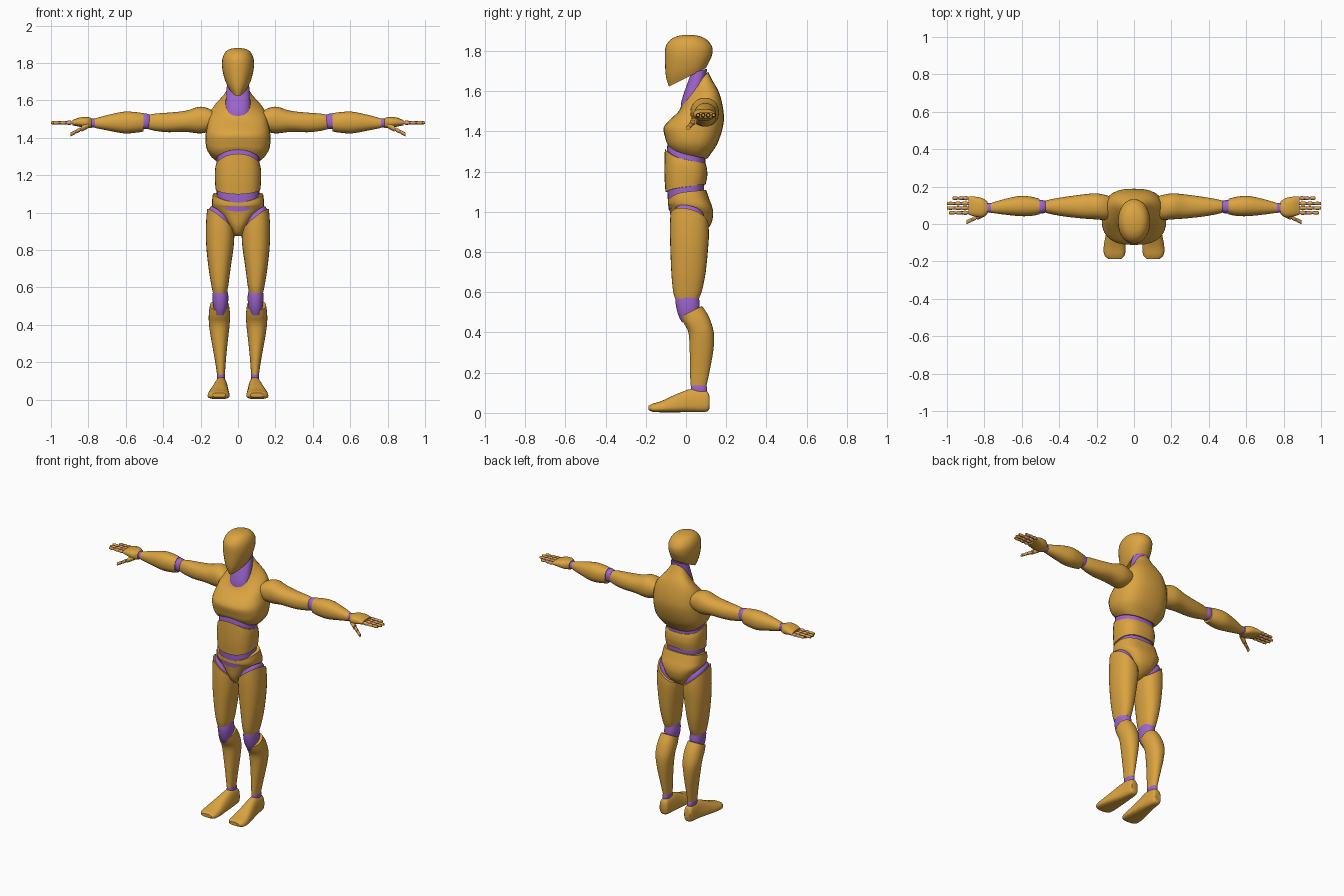
import bpy, bmesh, math


def material(name, rgb):
    m = bpy.data.materials.new(name)
    m.diffuse_color = (*rgb, 1)
    return m


GOLD = material("golden_shell", (0.71, 0.37, 0.052))
PURPLE = material("purple_joint", (0.34, 0.13, 0.62))


def blend(a, b, c, d, t):
    # Catmull-Rom interpolation between sections b and c
    return 0.5 * (2 * b + (c - a) * t + (2 * a - 5 * b + 4 * c - d) * t * t
                  + (3 * b - a - 3 * c + d) * t ** 3)


def loft(name, mat, axis, sections, mirror=False, n=2.3, sides=28, steps=4):
    """Section: position, u0, u1, v0, v1, then optional tilt along v, tilt along u,
    front arch, taper along v."""
    secs = [tuple(s) + (0,) * (9 - len(s)) for s in sections]
    rings = []
    for i in range(len(secs) - 1):
        quad = [secs[max(i - 1, 0)], secs[i], secs[i + 1], secs[min(i + 2, len(secs) - 1)]]
        rings += [[blend(*k, j / steps) for k in zip(*quad)] for j in range(steps)]
    rings.append(secs[-1])
    bm = bmesh.new()
    loops = []
    for t, u0, u1, v0, v1, tv, tu, arch, egg in rings:
        loop = []
        for k in range(sides):
            a = 2 * math.pi * k / sides
            c, s = math.cos(a), math.sin(a)
            c = math.copysign(abs(c) ** (2 / n), c)
            s = math.copysign(abs(s) ** (2 / n), s)
            du, dv = (u1 - u0) / 2 * c * (1 + egg * s), (v1 - v0) / 2 * s
            w = t + tv * dv + tu * du + (arch * (1 - c * c) if s < 0 else 0)
            u, v = (u0 + u1) / 2 + du, (v0 + v1) / 2 + dv
            loop.append(bm.verts.new({"z": (u, v, w), "x": (w, u, v), "y": (u, w, v)}[axis]))
        loops.append(loop)
    for a, b in zip(loops, loops[1:]):
        for k in range(sides):
            m = (k + 1) % sides
            bm.faces.new((a[k], a[m], b[m], b[k]))
    bm.faces.new(loops[0])
    bm.faces.new(loops[-1])
    bmesh.ops.recalc_face_normals(bm, faces=bm.faces)
    me = bpy.data.meshes.new(name)
    bm.to_mesh(me)
    bm.free()
    me.materials.append(mat)
    ob = bpy.data.objects.new(name, me)
    bpy.context.collection.objects.link(ob)
    if mirror:
        ob.modifiers.new("mirror", "MIRROR").use_mirror_merge = False
    bpy.ops.object.select_all(action="DESELECT")
    ob.select_set(True)
    bpy.context.view_layer.objects.active = ob
    bpy.ops.object.shade_smooth_by_angle(angle=math.radians(38))
    return ob


# Head and neck
loft("head", GOLD, "z", [
    (1.67, -.052, .052, -.085, .10, .5, 0, 0, .35),
    (1.71, -.070, .070, -.100, .115, .33, 0, 0, .15),
    (1.77, -.084, .084, -.105, .130, .1, 0, 0, 0),
    (1.82, -.084, .084, -.102, .130, 0, 0, 0, 0),
    (1.855, -.070, .070, -.078, .105),
    (1.873, -.048, .048, -.045, .07),
    (1.88, -.018, .018, -.010, .03)], n=2.1)
loft("neck", PURPLE, "z", [
    (1.50, -.072, .072, -.025, .09, .3),
    (1.57, -.068, .068, -.022, .09, .3),
    (1.70, -.058, .058, .025, .105, .3)])

# Torso
loft("chest", GOLD, "z", [
    (1.62, -.058, .058, -.015, .110, 1.25),
    (1.585, -.088, .088, -.028, .130, .9),
    (1.535, -.145, .145, -.050, .168, .45),
    (1.47, -.165, .165, -.085, .188, .12),
    (1.415, -.173, .173, -.112, .182),
    (1.35, -.170, .170, -.102, .155, -.1),
    (1.31, -.150, .150, -.098, .125, -.17, 0, .02),
    (1.285, -.122, .122, -.092, .105, -.22, 0, .03)], n=2.6)
loft("waist_core", PURPLE, "z", [
    (1.04, -.112, .112, -.085, .090, .05, 0, -.03),
    (1.11, -.114, .114, -.092, .090, .05, 0, -.02),
    (1.25, -.116, .116, -.096, .096, -.2, 0, .02),
    (1.31, -.112, .112, -.088, .096, -.2, 0, .03)], n=2.6)
loft("abdomen", GOLD, "z", [
    (1.125, -.120, .120, -.102, .098, .12, 0, -.015),
    (1.18, -.124, .124, -.107, .106, 0, 0, -.005),
    (1.23, -.123, .123, -.107, .104, -.12, 0, .01),
    (1.26, -.117, .117, -.105, .098, -.2, 0, .035)], n=2.6)
loft("pelvis", GOLD, "z", [
    (1.10, -.134, .134, -.090, .100, .1, 0, -.035),
    (1.06, -.139, .139, -.090, .115, .05, 0, -.02),
    (1.025, -.135, .135, -.084, .130, 0, 0, 0, .03),
    (.985, -.104, .104, -.078, .135, 0, 0, 0, .12),
    (.935, -.068, .068, -.070, .122, 0, 0, 0, .25),
    (.895, -.034, .034, -.050, .085, 0, 0, 0, .2),
    (.875, -.016, .016, -.025, .045)], n=2.6)

# Legs
loft("hip_joint", PURPLE, "z", [
    (.91, .024, .156, -.070, .100, -.2, .8),
    (.96, .028, .157, -.066, .098, -.2, .8),
    (.99, .042, .145, -.055, .088, -.2, .8)], True)
loft("thigh", GOLD, "z", [
    (.955, .020, .166, -.078, .112, -.25, .8),
    (.90, .020, .171, -.080, .114, -.15, .45),
    (.82, .024, .170, -.078, .110, 0, .1),
    (.70, .040, .157, -.073, .098),
    (.61, .052, .142, -.065, .080),
    (.57, .060, .134, -.055, .065)], True)
loft("knee_joint", PURPLE, "z", [
    (.60, .060, .132, -.048, .062),
    (.555, .052, .136, -.052, .066, .1),
    (.51, .054, .134, -.040, .068, .35),
    (.47, .066, .124, -.020, .060, .5)], True, n=2.2)
loft("shin", GOLD, "z", [
    (.505, .048, .150, -.025, .080, .5),
    (.46, .043, .156, -.010, .115, .25),
    (.40, .045, .155, .012, .138),
    (.32, .054, .143, .018, .137),
    (.22, .064, .125, .020, .120),
    (.135, .070, .112, .022, .102)], True, n=2.2)
loft("ankle_joint", PURPLE, "z", [
    (.15, .072, .110, .028, .098),
    (.12, .069, .113, .024, .105),
    (.09, .072, .110, .028, .100)], True)
loft("foot", GOLD, "y", [
    (.116, .070, .112, .020, .085),
    (.100, .060, .120, .006, .110, 0, 0, 0, -.1),
    (.030, .054, .128, .004, .120, 0, 0, 0, -.25),
    (-.05, .050, .146, .003, .092, 0, 0, 0, -.25),
    (-.12, .046, .160, .003, .060, 0, 0, 0, -.15),
    (-.165, .050, .158, .005, .046, 0, 0, 0, -.1),
    (-.186, .066, .138, .014, .036)], True, n=2.8)

# Arms
loft("upper_arm", GOLD, "x", [
    (.135, .025, .150, 1.445, 1.545),
    (.165, .022, .158, 1.430, 1.560),
    (.21, .025, .164, 1.424, 1.566),
    (.28, .030, .157, 1.432, 1.545),
    (.37, .040, .145, 1.430, 1.535),
    (.44, .052, .133, 1.437, 1.530),
    (.485, .064, .122, 1.448, 1.522)], True, n=2.2)
loft("elbow_joint", PURPLE, "x", [
    (.465, .066, .120, 1.455, 1.520),
    (.49, .056, .128, 1.447, 1.530),
    (.525, .060, .128, 1.450, 1.526)], True)
loft("forearm", GOLD, "x", [
    (.505, .052, .134, 1.434, 1.532),
    (.55, .043, .146, 1.427, 1.538),
    (.61, .042, .150, 1.424, 1.540),
    (.69, .050, .134, 1.438, 1.524),
    (.765, .060, .112, 1.453, 1.504)], True, n=2.2)
loft("wrist_joint", PURPLE, "x", [
    (.745, .064, .108, 1.458, 1.500),
    (.77, .060, .112, 1.455, 1.503),
    (.80, .064, .110, 1.460, 1.500)], True)
loft("palm", GOLD, "x", [
    (.782, .055, .118, 1.452, 1.505),
    (.81, .036, .138, 1.452, 1.512),
    (.85, .040, .146, 1.460, 1.508),
    (.885, .050, .147, 1.467, 1.495)], True, n=2.5)


# Fingers: a purple core shows between the golden segments
def tube(name, mat, x0, x1, y, z, r):
    loft(name, mat, "x", [(x0, y - r * .8, y + r * .8, z - r * .8, z + r * .8),
                          ((x0 + x1) / 2, y - r, y + r, z - r, z + r),
                          (x1, y - r * .75, y + r * .75, z - r * .75, z + r * .75)],
         True, n=2, sides=12, steps=2)


for y, tip in ((.060, .99), (.085, 1.0), (.110, 1.0), (.138, .97)):
    z = 1.481
    tube("finger_core", PURPLE, .87, tip - .012, y, z, .0085)
    step = (tip - .89) / 3
    for i in range(3):
        a = .89 + i * step
        tube("finger_segment", GOLD, a, a + step - (.008 if i < 2 else 0), y, z, .0115 - .001 * i)


# Thumb slants forward and down from the palm
def thumb(name, mat, t0, t1, r):
    secs = []
    for t in (t0, (t0 + t1) / 2, t1):
        y, z = .055 - .045 * t, 1.468 - .05 * t
        secs.append((.80 + .095 * t, y - r, y + r, z - r, z + r))
    loft(name, mat, "x", secs, True, n=2, sides=12, steps=2)


thumb("thumb_core", PURPLE, .1, .95, .0085)
thumb("thumb_base", GOLD, 0, .40, .016)
thumb("thumb_middle", GOLD, .48, .68, .0115)
thumb("thumb_tip", GOLD, .75, 1, .0105)
